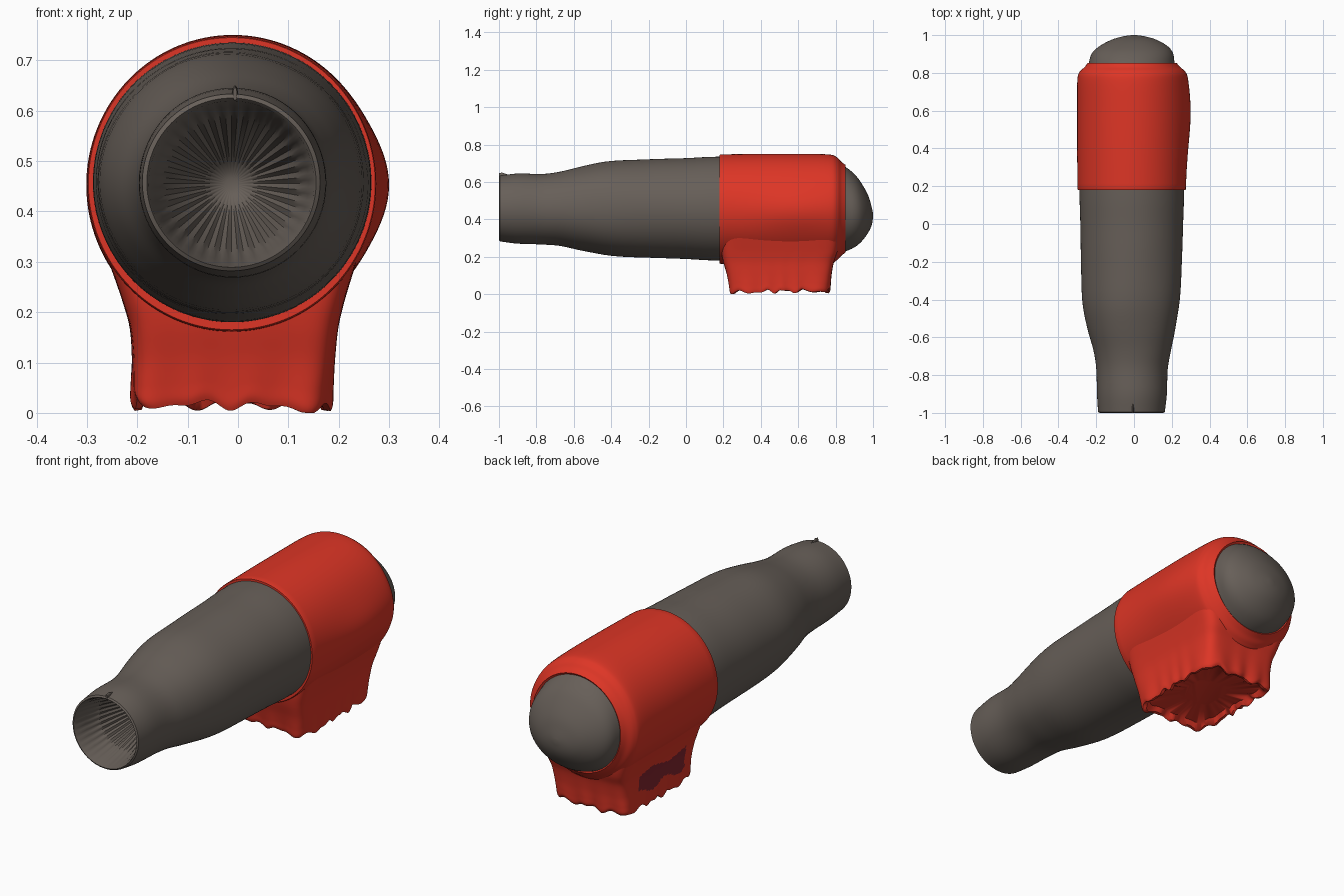
import bpy, bmesh, math
from mathutils import Vector

if "Cube" in bpy.data.objects:
    bpy.data.objects.remove(bpy.data.objects["Cube"])


def material(name, rgb):
    m = bpy.data.materials.new(name)
    m.diffuse_color = (*rgb, 1)
    m.use_nodes = True
    m.node_tree.nodes["Principled BSDF"].inputs["Base Color"].default_value = m.diffuse_color
    return m


GREY = material("warm grey", (0.135, 0.114, 0.098))
RED = material("bright red", (0.73, 0.036, 0.019))
MAROON = material("dark maroon", (0.22, 0.018, 0.027))


def smooth_stations(st, sub):
    """Catmull-Rom interpolation through station tuples."""
    out = []
    for i in range(len(st) - 1):
        p = [st[max(i - 1, 0)], st[i], st[i + 1], st[min(i + 2, len(st) - 1)]]
        for k in range(sub):
            t = k / sub
            out.append(tuple(
                0.5 * (2 * b + (c - a) * t + (2 * a - 5 * b + 4 * c - d) * t * t
                       + (3 * b - a - 3 * c + d) * t ** 3)
                for a, b, c, d in zip(*p)))
    out.append(st[-1])
    return out


def loft(name, rings, mats, angle=40, rule=None):
    """Skin a list of point rings and close both ends."""
    bm = bmesh.new()
    vr = [[bm.verts.new(p) for p in r] for r in rings]
    n = len(vr[0])
    for a, b in zip(vr, vr[1:]):
        for i in range(n):
            j = (i + 1) % n
            bm.faces.new((a[i], a[j], b[j], b[i]))
    bm.faces.new(vr[0])
    bm.faces.new(vr[-1])
    bmesh.ops.recalc_face_normals(bm, faces=bm.faces)
    if rule:
        for f in bm.faces:
            f.material_index = rule(f.calc_center_median())
    me = bpy.data.meshes.new(name)
    bm.to_mesh(me)
    bm.free()
    for m in mats:
        me.materials.append(m)
    ob = bpy.data.objects.new(name, me)
    bpy.context.collection.objects.link(ob)
    bpy.ops.object.select_all(action='DESELECT')
    ob.select_set(True)
    bpy.context.view_layer.objects.active = ob
    bpy.ops.object.shade_smooth_by_angle(angle=math.radians(angle))
    return ob


def ring_y(y, x0, x1, z0, z1, bump=None, n=96):
    """Elliptical ring in the xz plane; bump scales the radius."""
    cx, cz, rx, rz = (x0 + x1) / 2, (z0 + z1) / 2, (x1 - x0) / 2, (z1 - z0) / 2
    pts = []
    for i in range(n):
        t = 2 * math.pi * i / n
        k = 1 + (bump(t, y) if bump else 0)
        pts.append((cx + rx * k * math.cos(t), y, cz + rz * k * math.sin(t)))
    return pts


# Grey body: fluted bowl inside the open front, rim, barrel, rounded back
N = 144
rings = []
depth = 0.36
for i in range(1, 15):
    s = i / 14
    r = 0.164 * s
    y = -0.985 + depth * (1 - s ** 2.2) - 0.008 * (i == 14)
    flute = 0.03 * math.sin(math.pi * min(1, s)) ** 0.7 if s < 1 else 0
    rings.append(ring_y(y, -0.013 - r, -0.013 + r, 0.455 - r, 0.455 + r,
                        lambda t, y: flute * math.cos(36 * t), N))
rings.append(ring_y(-1.0, -0.181, 0.155, 0.289, 0.625, None, N))
barrel = [(-0.995, -0.19, 0.163, 0.282, 0.633), (-0.9, -0.196, 0.174, 0.27, 0.645),
          (-0.77, -0.2, 0.178, 0.266, 0.643), (-0.67, -0.214, 0.196, 0.259, 0.657),
          (-0.55, -0.245, 0.222, 0.232, 0.685), (-0.4, -0.274, 0.243, 0.204, 0.711),
          (-0.2, -0.28, 0.254, 0.195, 0.721), (0.0, -0.284, 0.26, 0.188, 0.727),
          (0.18, -0.288, 0.265, 0.18, 0.735), (0.5, -0.28, 0.262, 0.19, 0.73),
          (0.75, -0.262, 0.235, 0.21, 0.71), (0.84, -0.242, 0.216, 0.225, 0.686),
          (0.9, -0.225, 0.208, 0.25, 0.642), (0.94, -0.185, 0.18, 0.283, 0.59),
          (0.975, -0.12, 0.12, 0.33, 0.525), (0.993, -0.06, 0.06, 0.37, 0.465),
          (1.0, -0.012, 0.012, 0.41, 0.43)]


def folds(t, y):
    # soft cloth undulation on the narrow half of the barrel
    w = max(0.0, 1 - abs(y + 0.5) / 0.45)
    return 0.014 * w * math.sin(3 * t + 9 * y) * math.cos(2 * t - 5 * y)


rings += [ring_y(*s, folds, N) for s in smooth_stations(barrel, 4)]
loft("grey_body", rings, [GREY])

# Small pinched seam at the top of the open end
seam = [(-1.0, 0.004, 0.012), (-0.985, 0.006, 0.016), (-0.96, 0.004, 0.008),
        (-0.935, 0.001, 0.002)]
loft("rim_seam", [ring_y(y, -0.006 - w, -0.006 + w, 0.62, 0.634 + h, None, 12)
                  for y, w, h in seam], [GREY])

# Red sleeve around the back half, with a bulge on its right side
sleeve = [(0.18, -0.285, 0.262, 0.183, 0.732), (0.18, -0.297, 0.272, 0.165, 0.745)]
sleeve += smooth_stations(
    [(0.185, -0.299, 0.274, 0.162, 0.747), (0.4, -0.301, 0.279, 0.155, 0.75),
     (0.6, -0.301, 0.281, 0.155, 0.75), (0.76, -0.3, 0.276, 0.16, 0.747),
     (0.805, -0.288, 0.265, 0.18, 0.733), (0.83, -0.262, 0.24, 0.205, 0.708),
     (0.852, -0.246, 0.222, 0.222, 0.692)], 5)
sleeve.append((0.84, -0.23, 0.205, 0.24, 0.675))


def bulge(t, y):
    d = math.atan2(math.sin(t), math.cos(t))
    return 0.065 * math.exp(-(d / 0.35) ** 2) * math.exp(-((y - 0.6) / 0.22) ** 2)


loft("red_sleeve", [ring_y(*s, bulge, 128) for s in sleeve], [RED])


# Red skirt hanging below the sleeve, with a wavy hem and recessed underside
def ring_z(z, x0, x1, y0, y1, hem, n=220):
    cx, cy, a, b = (x0 + x1) / 2, (y0 + y1) / 2, (x1 - x0) / 2, (y1 - y0) / 2
    pts = []
    for i in range(n):
        t = 2 * math.pi * i / n
        c, s = math.cos(t), math.sin(t)
        r = (abs(c / a) ** 9 + abs(s / b) ** 9) ** (-1 / 9)
        r *= 1 + hem * 0.014 * math.sin(17 * t + 1)
        wave = 0.007 * math.sin(13 * t) + 0.005 * math.sin(22 * t + 2)
        x, y = cx + r * c, cy + r * s
        drop = -0.012 * max(0, x / 0.2) * max(0, (0.5 - y) / 0.27)
        pts.append((x, y, max(0.0, z + hem * (wave + drop))))
    return pts


skirt = [(0.33, -0.268, 0.245, 0.186, 0.82, 0), (0.27, -0.246, 0.226, 0.187, 0.817, 0),
         (0.22, -0.229, 0.211, 0.19, 0.808, 0), (0.17, -0.215, 0.199, 0.2, 0.79, 0.1),
         (0.11, -0.21, 0.192, 0.218, 0.778, 0.3), (0.06, -0.211, 0.188, 0.23, 0.772, 0.7),
         (0.03, -0.211, 0.186, 0.236, 0.768, 1), (0.016, -0.205, 0.182, 0.242, 0.76, 1)]
rows = smooth_stations(skirt, 7)
rows += [(0.018, -0.192, 0.168, 0.256, 0.747, 1), (0.04, -0.18, 0.156, 0.27, 0.733, 0.5),
         (0.05, -0.1, 0.08, 0.4, 0.6, 0)]


def patch(c):
    # ragged dark patch on the left face
    if c.x > -0.17:
        return 0
    lo = 0.09 + 0.015 * math.sin(31 * c.y)
    hi = 0.185 + 0.012 * math.sin(23 * c.y + 1)
    return int(0.31 < c.y < 0.66 and lo < c.z < hi)


loft("red_skirt", [ring_z(*r) for r in rows], [RED, MAROON], 50, patch)
